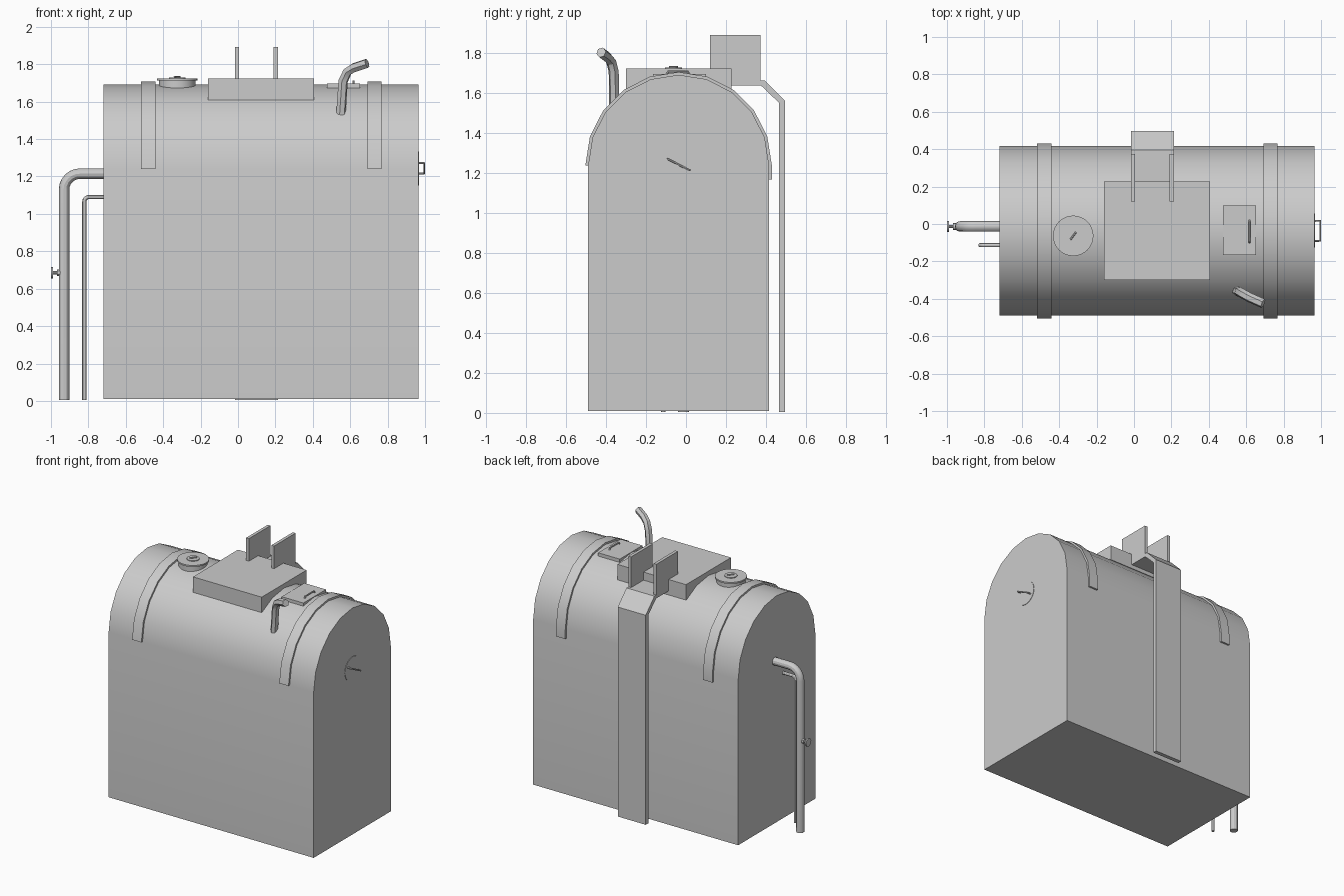
import bpy, bmesh, math
from mathutils import Vector, Matrix

if "Cube" in bpy.data.objects:
    bpy.data.objects.remove(bpy.data.objects["Cube"])


def finish(name, bm, smooth=True):
    bmesh.ops.recalc_face_normals(bm, faces=bm.faces)
    me = bpy.data.meshes.new(name)
    bm.to_mesh(me)
    bm.free()
    ob = bpy.data.objects.new(name, me)
    bpy.context.collection.objects.link(ob)
    if smooth:
        bpy.ops.object.select_all(action='DESELECT')
        bpy.context.view_layer.objects.active = ob
        ob.select_set(True)
        bpy.ops.object.shade_smooth_by_angle(angle=math.radians(30))
    return ob


def extrude_x(name, profile, x0, x1, smooth=True):
    """Extrude a closed (y, z) profile along x."""
    bm = bmesh.new()
    face = bm.faces.new([bm.verts.new((x0, y, z)) for y, z in profile])
    res = bmesh.ops.extrude_face_region(bm, geom=[face], use_keep_orig=True)
    verts = [v for v in res['geom'] if isinstance(v, bmesh.types.BMVert)]
    bmesh.ops.translate(bm, verts=verts, vec=(x1 - x0, 0, 0))
    return finish(name, bm, smooth)


def box(name, x0, x1, y0, y1, z0, z1):
    return extrude_x(name, [(y0, z0), (y1, z0), (y1, z1), (y0, z1)], x0, x1, False)


def cyl(name, start, end, r, sides=24):
    a, b = Vector(start), Vector(end)
    d = b - a
    bm = bmesh.new()
    m = Matrix.Translation((a + b) / 2) @ d.to_track_quat('Z', 'Y').to_matrix().to_4x4()
    bmesh.ops.create_cone(bm, cap_ends=True, segments=sides, radius1=r, radius2=r,
                          depth=d.length, matrix=m)
    return finish(name, bm)


def tube(name, pts, r, sides=12):
    """Sweep a round section along a path, mitred at every point."""
    pts = [Vector(p) for p in pts]
    bm = bmesh.new()
    rings = []
    t0 = (pts[1] - pts[0]).normalized()
    u = t0.orthogonal().normalized()
    for i, p in enumerate(pts):
        din = (p - pts[i - 1]).normalized() if i else t0
        dout = (pts[i + 1] - p).normalized() if i < len(pts) - 1 else din
        t = (din + dout).normalized()
        u = (u - t * u.dot(t)).normalized()
        w = t.cross(u)
        rings.append([bm.verts.new(p + r * (u * math.cos(a) + w * math.sin(a)))
                      for a in (2 * math.pi * (k + .5) / sides for k in range(sides))])
    for a, b in zip(rings, rings[1:]):
        for k in range(sides):
            j = (k + 1) % sides
            bm.faces.new((a[k], a[j], b[j], b[k]))
    bm.faces.new(rings[0])
    bm.faces.new(rings[-1])
    return finish(name, bm)


def arch(r, n=10):
    """Half circle from the back edge over to the front edge."""
    return [(-0.037 + r * math.cos(math.pi * i / n), 1.24 + r * math.sin(math.pi * i / n))
            for i in range(n + 1)]


def drop_pipe(name, x_wall, x_drop, y, z, bend, r):
    arc = [(x_drop + bend - bend * math.sin(a), y, z - bend + bend * math.cos(a))
           for a in (math.pi / 2 * i / 6 for i in range(7))]
    return tube(name, [(x_wall, y, z)] + arc + [(x_drop, y, 0.005)], r)


# Tank body with arched top
extrude_x("tank_body", arch(0.453) + [(-0.49, 0.01), (0.416, 0.01)], -0.72, 0.965)

# Straps over the arch
for side, x in (("left", -0.48), ("right", 0.73)):
    outer = [(0.43, 1.17)] + arch(0.467)
    inner = [(0.41, 1.17)] + arch(0.447)
    extrude_x("strap_" + side, outer + inner[::-1], x - 0.038, x + 0.038)

# Platform, upright plates and rear panel
box("top_platform", -0.16, 0.405, -0.30, 0.228, 1.61, 1.725)
for side, x in (("left", -0.017), ("right", 0.19)):
    box("upright_plate_" + side, x, x + 0.023, 0.12, 0.373, 1.64, 1.893)
extrude_x("rear_panel", [(0.13, 1.64), (0.375, 1.64), (0.467, 1.552), (0.467, 0.005),
                         (0.497, 0.005), (0.497, 1.562), (0.395, 1.665), (0.13, 1.665)],
          -0.017, 0.213)

# Round filler hatch
hx, hy = -0.325, -0.063
cyl("hatch_neck", (hx, hy, 1.64), (hx, hy, 1.715), 0.098, 32)
cyl("hatch_lid", (hx, hy, 1.714), (hx, hy, 1.725), 0.108, 32)
cyl("hatch_boss", (hx, hy, 1.72), (hx, hy, 1.73), 0.043, 24)
tube("hatch_grip", [(hx - 0.015, hy - 0.02, 1.733), (hx + 0.015, hy + 0.02, 1.733)], 0.005, 6)

# Rectangular hatch with handle
box("access_plate", 0.475, 0.653, -0.165, 0.1, 1.67, 1.696)
tube("access_handle", [(0.617, -0.10, 1.69), (0.617, -0.09, 1.709),
                       (0.617, 0.01, 1.709), (0.617, 0.02, 1.69)], 0.006, 6)

# Bent vent pipe
tube("vent_pipe", [(0.55, -0.36, 1.53), (0.562, -0.362, 1.71), (0.585, -0.375, 1.76),
                   (0.62, -0.394, 1.782), (0.69, -0.425, 1.805)], 0.026, 6)

# Round end door and its slanted handle
cyl("end_door", (0.955, -0.035, 1.243), (0.968, -0.035, 1.243), 0.09, 24)
tube("end_handle", [(0.96, -0.09, 1.272), (0.995, -0.09, 1.272),
                    (0.995, 0.017, 1.216), (0.96, 0.017, 1.216)], 0.006, 6)

# Side pipes and valve
drop_pipe("outlet_pipe", -0.70, -0.93, -0.013, 1.215, 0.085, 0.028)
drop_pipe("overflow_pipe", -0.70, -0.822, -0.113, 1.09, 0.025, 0.011)
cyl("valve_stem", (-0.93, -0.013, 0.685), (-0.99, -0.013, 0.685), 0.009, 10)
cyl("valve_collar", (-0.95, -0.013, 0.685), (-0.967, -0.013, 0.685), 0.018, 12)
cyl("valve_wheel", (-0.99, -0.013, 0.685), (-1.0, -0.013, 0.685), 0.03, 16)
